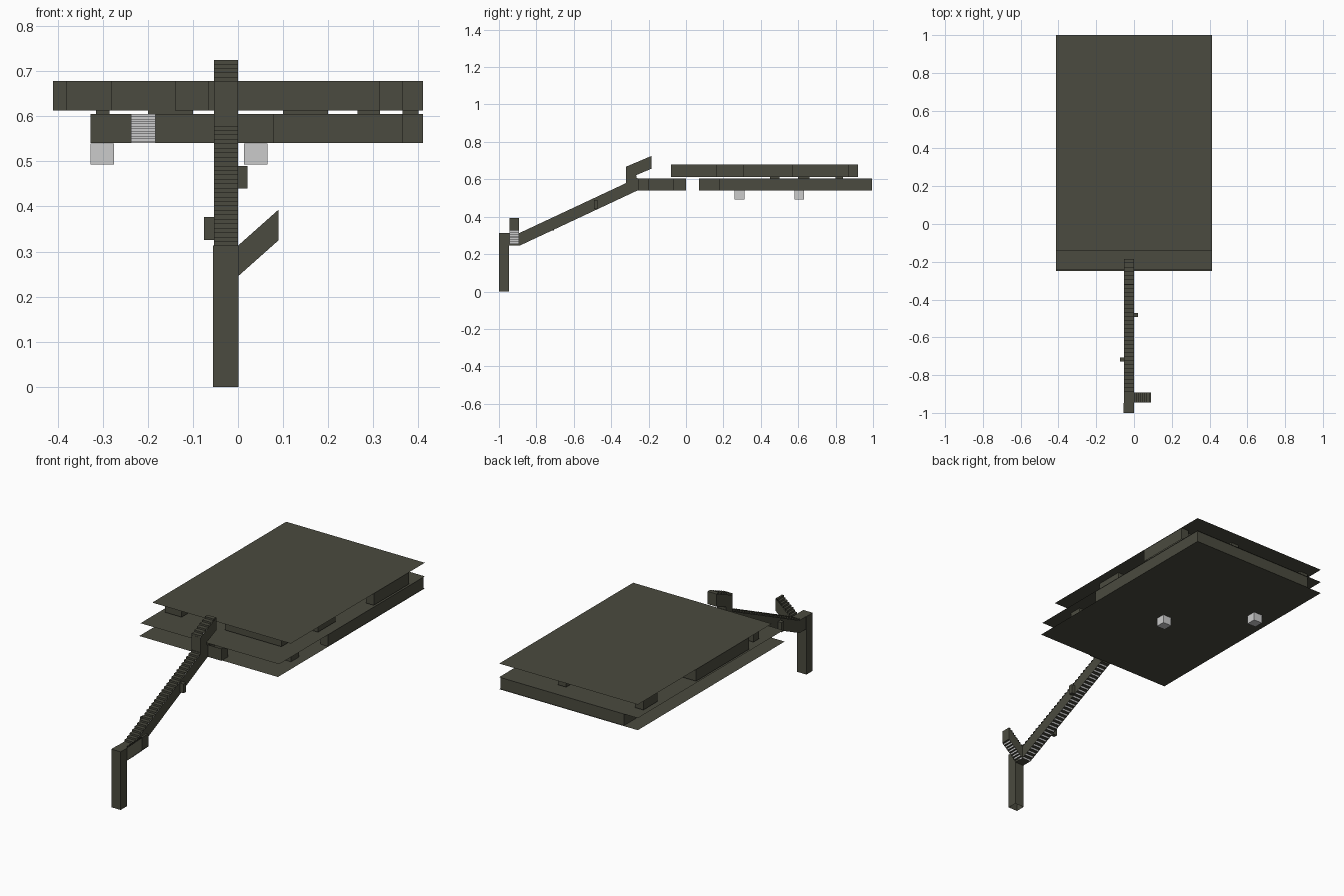
import bpy, bmesh

if "Cube" in bpy.data.objects:
    bpy.data.objects.remove(bpy.data.objects["Cube"])


def material(name, rgb):
    m = bpy.data.materials.new(name)
    m.diffuse_color = (*rgb, 1)
    m.use_nodes = True
    m.node_tree.nodes["Principled BSDF"].inputs["Base Color"].default_value = m.diffuse_color
    return m


DARK = material("dark_olive", (0.07, 0.07, 0.05))
GREY = material("light_grey", (0.6, 0.6, 0.6))


def finish(name, bm, mats=(DARK,)):
    me = bpy.data.meshes.new(name)
    bm.to_mesh(me)
    bm.free()
    for m in mats:
        me.materials.append(m)
    ob = bpy.data.objects.new(name, me)
    bpy.context.collection.objects.link(ob)


def quad(bm, pts, mat=0):
    f = bm.faces.new([bm.verts.new(p) for p in pts])
    f.material_index = mat


def box(name, lo, hi, mat=DARK, skip=()):
    """Box from corner to corner; skip lists open sides by normal axis and sign."""
    bm = bmesh.new()
    bmesh.ops.create_cube(bm, size=1)
    for v in bm.verts:
        v.co = [lo[i] + (v.co[i] + 0.5) * (hi[i] - lo[i]) for i in range(3)]
    bm.normal_update()
    gone = [f for f in bm.faces for a, s in skip if f.normal[a] * s > 0.9]
    bmesh.ops.delete(bm, geom=gone, context='FACES')
    finish(name, bm, (mat,))


def plane(name, x0, x1, y0, y1, z):
    bm = bmesh.new()
    quad(bm, [(x0, y0, z), (x1, y0, z), (x1, y1, z), (x0, y1, z)])
    finish(name, bm)


def stairs(name, start, run, rise, width, height, n, along_x=False, shell=True):
    """Sloping passage: stepped floor and roof between smooth side walls."""
    bm = bmesh.new()
    x, y, z = start

    def p(a, w, h):
        if along_x:
            return (x + a, y + width - w, z + h)
        return (x + w, y + a, z + h)

    da, dz = run / n, rise / n
    for i in range(n):
        a, h = i * da, i * dz
        for up, tint in ((0, 1), (height, 0)) if shell else ((0, 1),):
            quad(bm, [p(a, 0, up + h), p(a, width, up + h),
                      p(a, width, up + h + dz), p(a, 0, up + h + dz)], tint)
            quad(bm, [p(a, 0, up + h + dz), p(a, width, up + h + dz),
                      p(a + da, width, up + h + dz), p(a + da, 0, up + h + dz)])
    if shell:
        left = [p(0, 0, 0), p(0, 0, height), p(run, 0, rise + height), p(run, 0, rise)]
        right = [p(0, width, 0), p(run, width, rise), p(run, width, rise + height), p(0, width, height)]
        end = [p(run, 0, rise), p(run, 0, rise + height), p(run, width, rise + height), p(run, width, rise)]
        for pts in (left, right, end):
            quad(bm, pts)
    finish(name, bm, (DARK, GREY))


def rooms(name, rects, z0, z1):
    """Upright walls around each room or passage outline."""
    bm = bmesh.new()
    for x0, y0, x1, y1 in rects:
        c = [(x0, y0), (x1, y0), (x1, y1), (x0, y1)]
        for a, b in zip(c, c[1:] + c[:1]):
            quad(bm, [(*a, z0), (*b, z0), (*b, z1), (*a, z1)])
    finish(name, bm)


# Thin floor and roof sheets
plane("lower_floor", -0.413, 0.413, -0.25, 1.0, 0.54)
plane("middle_floor", -0.413, 0.413, -0.24, 1.0, 0.605)
plane("roof", -0.413, 0.413, -0.14, 1.0, 0.678)

# Walls of the lower storey
rooms("lower_walls", [
    (-0.053, -0.258, 0.0, -0.07), (0.0, -0.255, 0.08, -0.2),
    (0.0, -0.07, 0.365, 0.0), (0.08, 0.07, 0.13, 0.94),
    (0.365, 0.18, 0.41, 0.94), (-0.327, 0.94, 0.41, 0.995),
    (-0.327, 0.25, 0.365, 0.31), (-0.327, 0.31, -0.275, 0.94),
    (-0.13, 0.31, -0.053, 0.6)], 0.54, 0.605)

# Walls of the upper storey
rooms("upper_walls", [
    (-0.02, -0.08, 0.315, -0.03), (-0.38, -0.08, -0.28, -0.03),
    (-0.41, 0.05, -0.37, 0.5), (-0.14, 0.0, -0.065, 0.85),
    (0.265, -0.03, 0.315, 0.85), (0.315, 0.16, 0.365, 0.31),
    (0.365, 0.57, 0.41, 0.87), (-0.37, 0.45, 0.265, 0.5),
    (-0.39, 0.8, -0.34, 0.92), (0.07, 0.85, 0.12, 0.92),
    (-0.34, 0.8, 0.365, 0.85)], 0.612, 0.678)

# Shafts that join the storeys
rooms("linking_shafts", [
    (-0.315, 0.8, -0.285, 0.84), (-0.2, 0.45, -0.1, 0.5),
    (0.1, 0.8, 0.2, 0.84), (0.265, 0.6, 0.315, 0.65),
    (0.365, 0.6, 0.4, 0.66)], 0.605, 0.612)
stairs("inner_stairs", (-0.237, 0.02, 0.54), 0.13, 0.065, 0.054, 0, 12, shell=False)

# Entrance tower and landing
box("entrance_tower", (-0.055, -1.0, 0), (0.001, -0.947, 0.313), skip=[(2, -1)])
box("landing", (-0.053, -0.947, 0.245), (0.0, -0.89, 0.313), skip=[(1, 1), (1, -1)])

# Long stair passage, side branch and upper branch
stairs("main_stair_passage", (-0.053, -0.89, 0.245), 0.63, 0.295, 0.053, 0.068, 30)
stairs("side_stair_passage", (0.0, -0.945, 0.245), 0.09, 0.08, 0.053, 0.068, 8, along_x=True)
stairs("upper_stair_passage", (-0.053, -0.319, 0.6), 0.135, 0.057, 0.053, 0.068, 6)
box("passage_neck", (-0.053, -0.32, 0.57), (0.0, -0.265, 0.62))
box("passage_front_wall", (-0.053, -0.32, 0.6), (0.0, -0.318, 0.668))

# Small alcoves on the long passage
box("right_alcove", (0.0, -0.493, 0.44), (0.021, -0.472, 0.49))
box("left_alcove", (-0.075, -0.727, 0.325), (-0.053, -0.706, 0.377))

# Pale blocks hanging under the lower floor
for side, x, y in (("left", -0.327, 0.58), ("right", 0.013, 0.26)):
    box(side + "_hanging_block", (x, y, 0.493), (x + 0.052, y + 0.052, 0.539), GREY)
